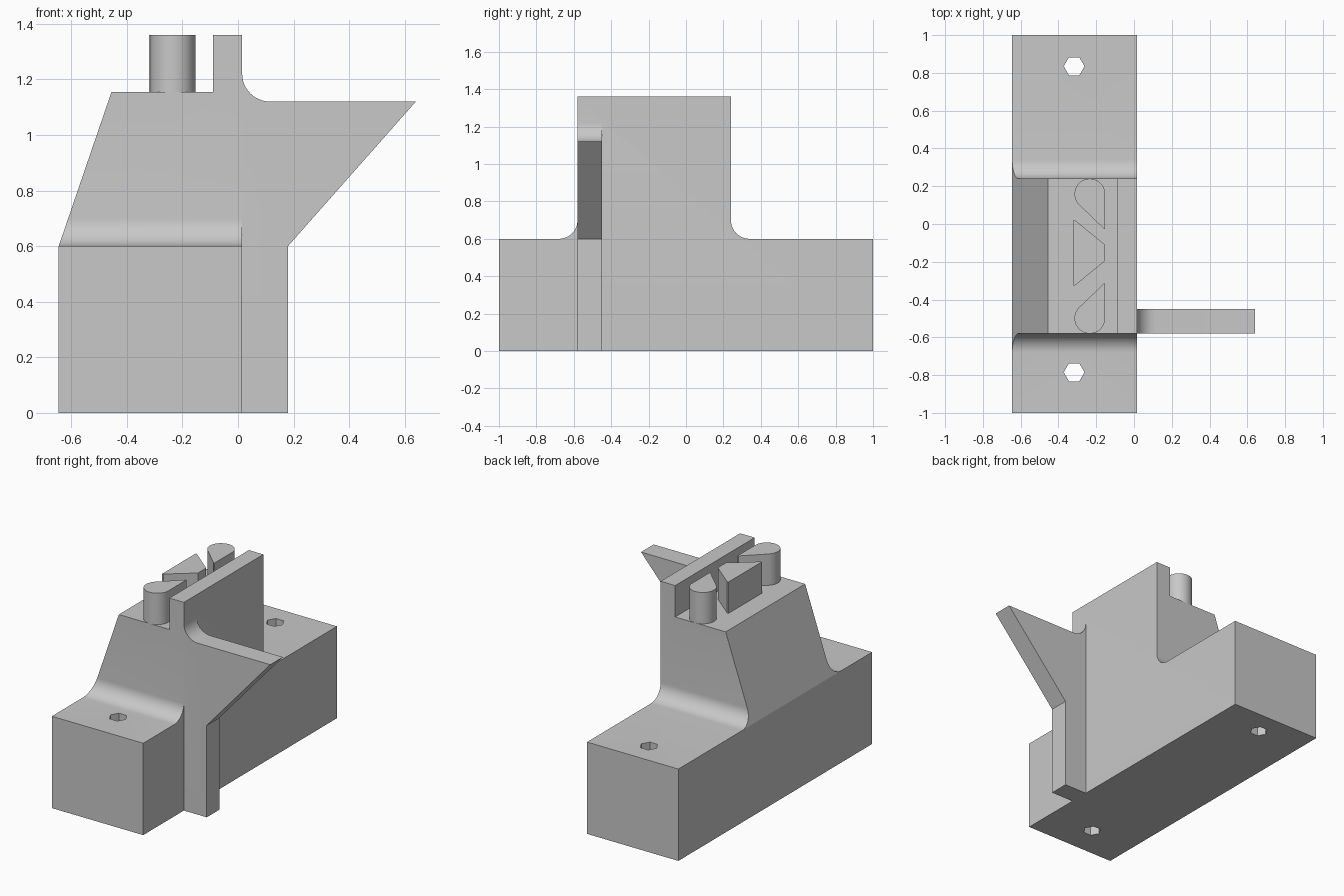
import bpy, bmesh, math

if "Cube" in bpy.data.objects:
    bpy.data.objects.remove(bpy.data.objects["Cube"])

grey = bpy.data.materials.new("plain grey")
grey.diffuse_color = (0.58, 0.58, 0.58, 1)
grey.use_nodes = True
grey.node_tree.nodes["Principled BSDF"].inputs["Base Color"].default_value = grey.diffuse_color


def arc(cx, cy, r, start, end, n=12):
    """Points along an arc, angles in degrees."""
    angles = [math.radians(start + (end - start) * i / n) for i in range(n + 1)]
    return [(cx + r * math.cos(a), cy + r * math.sin(a)) for a in angles]


def prism(name, profile, axis, low, high):
    """Extrude a closed 2D profile along the given axis."""
    place = {"x": lambda p, t: (t, p[0], p[1]),
             "y": lambda p, t: (p[0], t, p[1]),
             "z": lambda p, t: (p[0], p[1], t)}[axis]
    bm = bmesh.new()
    face = bm.faces.new([bm.verts.new(place(p, low)) for p in profile])
    out = bmesh.ops.extrude_face_region(bm, geom=[face])
    offset = [b - a for a, b in zip(place((0, 0), low), place((0, 0), high))]
    bmesh.ops.translate(bm, vec=offset,
                        verts=[g for g in out["geom"] if isinstance(g, bmesh.types.BMVert)])
    bmesh.ops.recalc_face_normals(bm, faces=bm.faces)
    mesh = bpy.data.meshes.new(name)
    bm.to_mesh(mesh)
    bm.free()
    mesh.materials.append(grey)
    obj = bpy.data.objects.new(name, mesh)
    bpy.context.collection.objects.link(obj)
    return obj


def combine(target, other, operation):
    """Apply a boolean and discard the second solid."""
    mod = target.modifiers.new("cut", "BOOLEAN")
    mod.operation, mod.object, mod.solver = operation, other, "EXACT"
    bpy.context.view_layer.objects.active = target
    bpy.ops.object.modifier_apply(modifier=mod.name)
    bpy.data.objects.remove(other, do_unlink=True)


LEFT, RIGHT, FRONT, BACK = -0.645, 0.015, -0.58, 0.24
BASE, DECK, TOP, R = 0.6, 1.155, 1.36, 0.1

# Block: long base with a filleted tower, seen from the side
side = [(-1, 0), (1, 0), (1, BASE)]
side += arc(BACK + R, BASE + R, R, 270, 180)
side += [(BACK, TOP), (FRONT, TOP)]
side += arc(FRONT - R, BASE + R, R, 0, -90)
side += [(-1, BASE)]
body = prism("body", side, "x", LEFT, RIGHT)

# Front outline: sloped left face, deck and upright back wall
outline = [(LEFT - 0.1, -0.1), (RIGHT + 0.1, -0.1), (RIGHT + 0.1, TOP + 0.1), (-0.09, TOP + 0.1),
           (-0.09, DECK), (-0.455, DECK), (LEFT, BASE), (LEFT - 0.1, BASE)]
combine(body, prism("outline", outline, "y", -1.1, 1.1), "INTERSECT")

# Side fin with overhanging point and filleted root
fin = [(RIGHT, 0), (0.18, 0), (0.18, BASE), (0.64, 1.12)]
fin += arc(RIGHT + R, 1.12 + R, R, 270, 180)
combine(body, prism("fin", fin, "y", FRONT, -0.45), "UNION")

# Hexagonal bolt holes
for y in (0.835, -0.785):
    combine(body, prism("hole", arc(-0.317, y, 0.055, 0, 300, 5), "z", -0.1, 0.8), "DIFFERENCE")

# Teardrop pegs at both ends of the deck
mid = (FRONT + BACK) / 2
peg = arc(-0.234, 0.159, 0.081, 0, 225, 30) + [(-0.158, -0.026), (-0.153, -0.026)]
pegs = [prism("back_peg", peg, "z", DECK, TOP),
        prism("front_peg", [(x, 2 * mid - y) for x, y in peg], "z", DECK, TOP)]

# Wedge peg between them
wedge = [(-0.32, -0.325), (-0.312, -0.325), (-0.153, -0.195), (-0.153, -0.11),
         (-0.312, 0.02), (-0.32, 0.02)]
pegs.append(prism("wedge_peg", wedge, "z", DECK, TOP))

# Smooth the rounded surfaces, keep edges sharp
for obj in [body] + pegs:
    bpy.ops.object.select_all(action="DESELECT")
    obj.select_set(True)
    bpy.context.view_layer.objects.active = obj
    bpy.ops.object.shade_smooth_by_angle(angle=math.radians(20))
